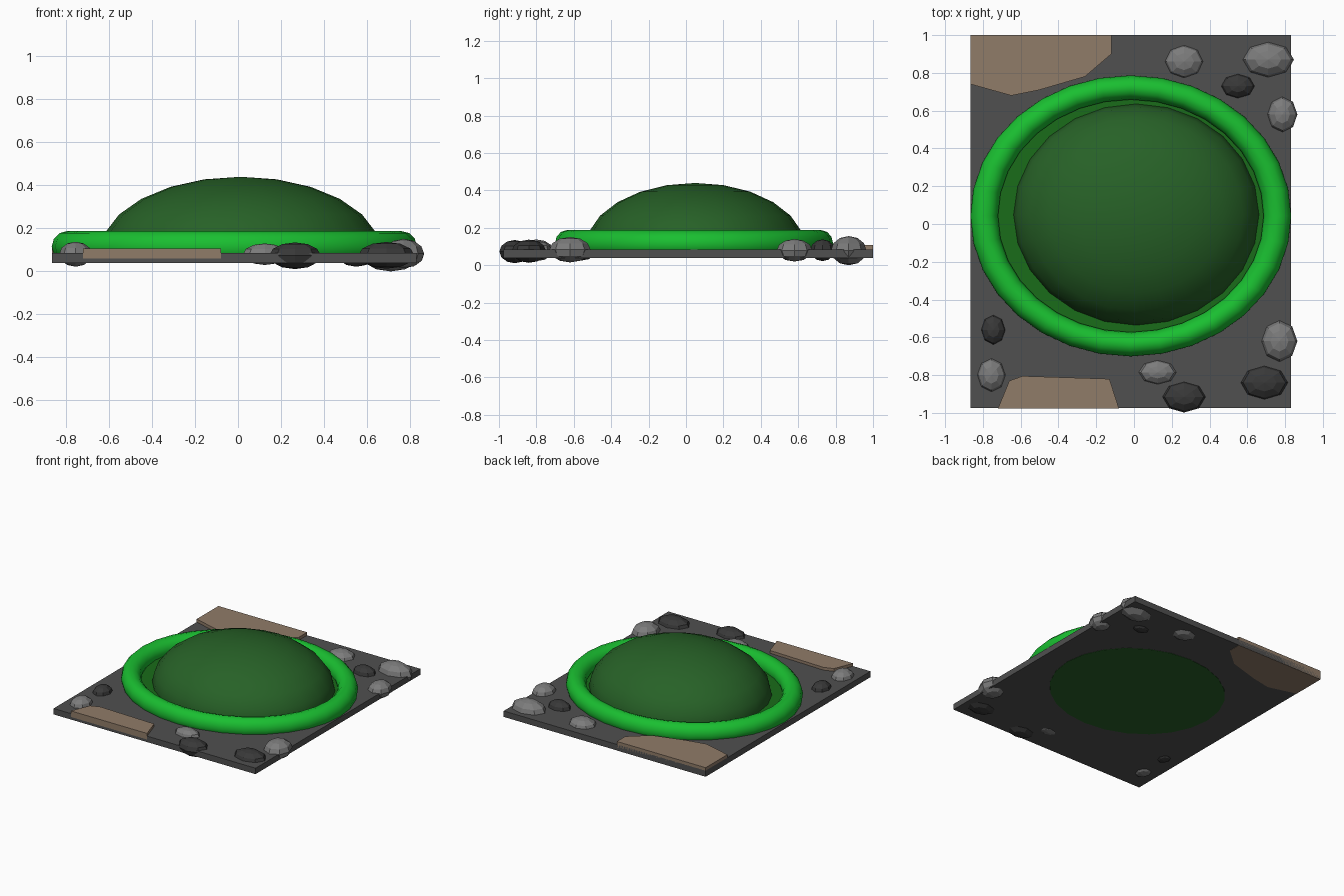
import bpy, bmesh, math

if "Cube" in bpy.data.objects:
    bpy.data.objects.remove(bpy.data.objects["Cube"])


def material(name, rgb):
    m = bpy.data.materials.new(name)
    m.diffuse_color = (*rgb, 1)
    m.use_nodes = True
    m.node_tree.nodes["Principled BSDF"].inputs["Base Color"].default_value = m.diffuse_color
    return m


STONE = material("dark_stone", (0.08, 0.08, 0.08))
ROCK_LIGHT = material("light_rock", (0.2, 0.2, 0.2))
ROCK_DARK = material("dark_rock", (0.04, 0.04, 0.04))
EARTH = material("earth", (0.28, 0.2, 0.14))
BRIGHT = material("bright_green", (0.01, 0.52, 0.03))
DEEP = material("deep_green", (0.02, 0.12, 0.02))
MID = material("mid_green", (0.01, 0.15, 0.01))


def finish(bm, name, mat, smooth=None):
    bmesh.ops.recalc_face_normals(bm, faces=bm.faces)
    me = bpy.data.meshes.new(name)
    bm.to_mesh(me)
    bm.free()
    me.materials.append(mat)
    ob = bpy.data.objects.new(name, me)
    bpy.context.collection.objects.link(ob)
    if smooth:
        bpy.ops.object.select_all(action='DESELECT')
        ob.select_set(True)
        bpy.context.view_layer.objects.active = ob
        bpy.ops.object.shade_smooth_by_angle(angle=math.radians(smooth))
    return ob


def prism(name, outline, z0, z1, mat):
    bm = bmesh.new()
    face = bm.faces.new([bm.verts.new((x, y, z0)) for x, y in outline])
    ext = bmesh.ops.extrude_face_region(bm, geom=[face], use_keep_orig=True)
    for v in ext["geom"]:
        if isinstance(v, bmesh.types.BMVert):
            v.co.z = z1
    return finish(bm, name, mat)


def ellipse(cx, cy, rx, ry, n):
    return [(cx + rx * math.cos(2 * math.pi * i / n),
             cy + ry * math.sin(2 * math.pi * i / n)) for i in range(n)]


# Base slab and earth patches
prism("base_slab", [(-.865, -.975), (.83, -.975), (.83, 1), (-.865, 1)], .04, .085, STONE)
prism("back_earth_patch", [(-.865, 1), (-.865, .74), (-.65, .68), (-.5, .71),
                           (-.26, .78), (-.12, .9), (-.12, 1)], .039, .108, EARTH)
prism("front_earth_patch", [(-.72, -.976), (-.66, -.83), (-.59, -.805),
                            (-.13, -.82), (-.08, -.976)], .06, .106, EARTH)

# Raised rim
bpy.ops.mesh.primitive_torus_add(major_segments=32, minor_segments=12, major_radius=.776,
                                 minor_radius=.073, location=(-.017, .043, .115))
rim = bpy.context.object
rim.name = "rim"
rim.scale = (1, .876, 1)
rim.data.materials.append(BRIGHT)
bpy.ops.object.shade_smooth_by_angle(angle=math.radians(60))

# Floor of the groove between rim and dome
prism("groove_floor", ellipse(-.017, .043, .74, .65, 32), .08, .1, MID)

# Dome: upper half of an ellipsoid with a flat underside
bm = bmesh.new()
bmesh.ops.create_uvsphere(bm, u_segments=24, v_segments=12, radius=1)
bmesh.ops.bisect_plane(bm, geom=bm.verts[:] + bm.edges[:] + bm.faces[:], dist=1e-4,
                       plane_co=(0, 0, -.147), plane_no=(0, 0, -1), clear_outer=True)
bmesh.ops.holes_fill(bm, edges=[e for e in bm.edges if e.is_boundary])
for v in bm.verts:
    v.co = (.012 + v.co.x * .652, .05 + v.co.y * .588, .09 + v.co.z * .35)
finish(bm, "dome", DEEP, 40)

# Scattered rocks: x, y, z, rx, ry, rz
light = [(.265, .86, .075, .105, .09, .06), (.71, .87, .078, .137, .095, .078),
         (.785, .58, .08, .08, .095, .06), (.77, -.62, .083, .095, .11, .068),
         (.125, -.785, .08, .102, .065, .05), (-.755, -.80, .08, .076, .09, .058)]
dark = [(.55, .73, .08, .09, .065, .058), (.69, -.84, .075, .13, .092, .062),
        (.265, -.915, .073, .12, .083, .062), (-.745, -.56, .08, .065, .08, .055)]
for group, mat, label in ((light, ROCK_LIGHT, "light_rock"), (dark, ROCK_DARK, "dark_rock")):
    for i, (x, y, z, rx, ry, rz) in enumerate(group):
        bm = bmesh.new()
        bmesh.ops.create_uvsphere(bm, u_segments=8, v_segments=6, radius=1)
        for v in bm.verts:
            v.co = (x + v.co.x * rx, y + v.co.y * ry, z + v.co.z * rz)
        finish(bm, f"{label}_{i + 1}", mat)
